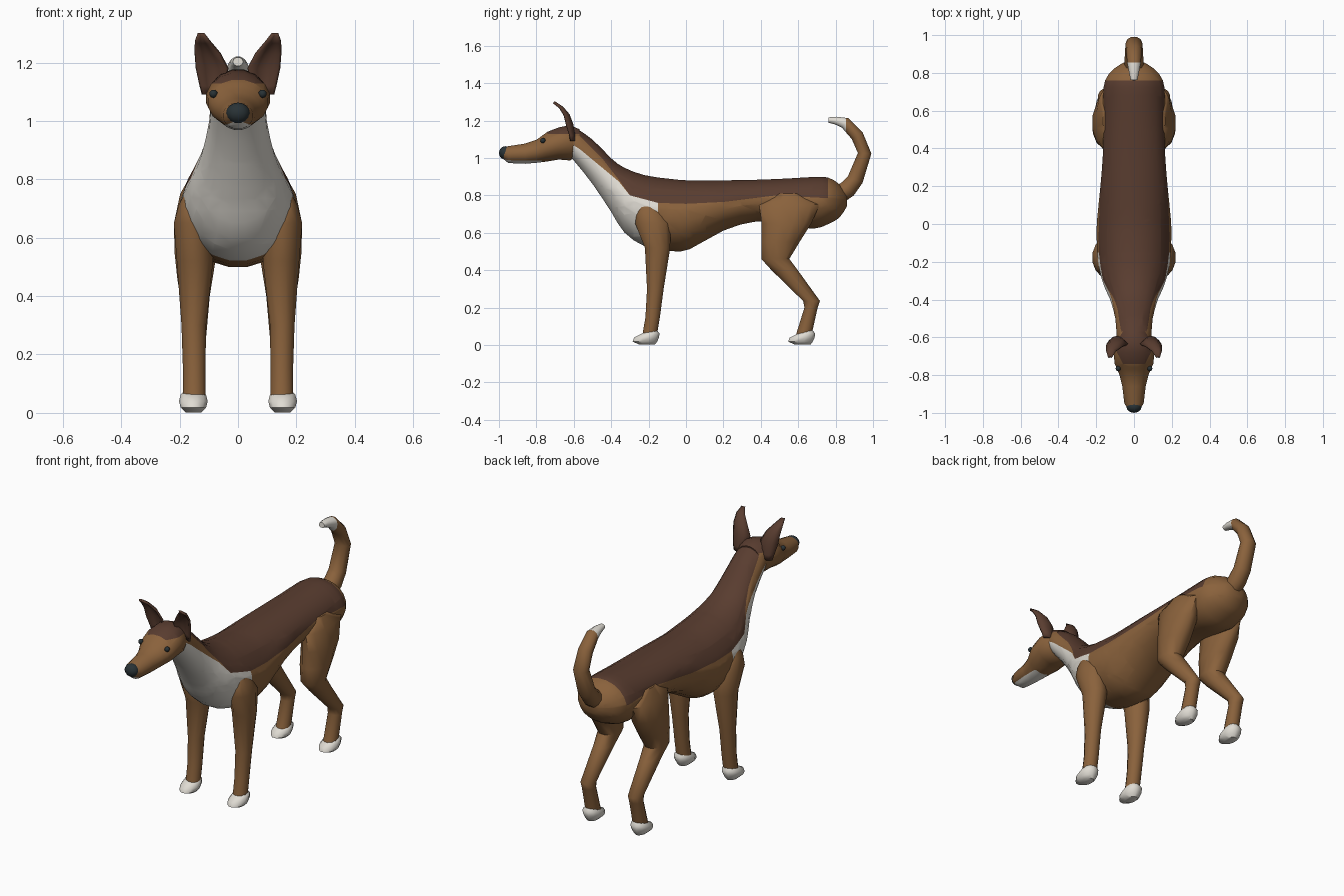
import bpy, bmesh, math
from mathutils import Vector

if "Cube" in bpy.data.objects:
    bpy.data.objects.remove(bpy.data.objects["Cube"])


def material(name, rgb):
    m = bpy.data.materials.new(name)
    m.diffuse_color = (*rgb, 1)
    m.use_nodes = True
    m.node_tree.nodes["Principled BSDF"].inputs["Base Color"].default_value = m.diffuse_color
    return m


BROWN, DARK, WHITE, BLACK = range(4)
MATS = [material("tan_brown", (0.255, 0.122, 0.045)),
        material("dark_brown", (0.100, 0.046, 0.029)),
        material("cream_white", (0.74, 0.71, 0.65)),
        material("nose_black", (0.022, 0.032, 0.036))]


def lerp(pts, t):
    """Height of a polyline at t."""
    for (a, p), (b, q) in zip(pts, pts[1:]):
        if t <= b:
            return p + (q - p) * max(0, (t - a) / (b - a))
    return pts[-1][1]


def smooth_rows(rows, n):
    """Catmull-Rom subdivision of loft stations."""
    out = []
    for i in range(len(rows) - 1):
        p = [rows[max(0, min(len(rows) - 1, i + k))] for k in (-1, 0, 1, 2)]
        for s in range(n):
            t = s / n
            out.append([0.5 * (2 * b + (c - a) * t + (2 * a - 5 * b + 4 * c - d) * t * t
                               + (3 * b - a - 3 * c + d) * t ** 3) for a, b, c, d in zip(*p)])
    return out + [rows[-1]]


def box_ring(axis, row, n):
    """Ellipse fitted in a box: along y (x0 x1 z0 z1) or along z (x0 x1 y0 y1)."""
    t, u0, u1, v0, v1 = row
    pts = []
    for k in range(n):
        a = 2 * math.pi * (k + 0.5) / n
        u = (u0 + u1) / 2 + (u1 - u0) / 2 * math.cos(a)
        v = (v0 + v1) / 2 + (v1 - v0) / 2 * math.sin(a)
        pts.append((u, t, v) if axis == 'y' else (u, v, t))
    return pts


def finish(bm, name, rule, angle=50):
    bmesh.ops.recalc_face_normals(bm, faces=bm.faces)
    for f in bm.faces:
        f.material_index = rule(f.calc_center_median())
    me = bpy.data.meshes.new(name)
    bm.to_mesh(me)
    bm.free()
    for m in MATS:
        me.materials.append(m)
    ob = bpy.data.objects.new(name, me)
    bpy.context.collection.objects.link(ob)
    bpy.ops.object.select_all(action='DESELECT')
    ob.select_set(True)
    bpy.context.view_layer.objects.active = ob
    bpy.ops.object.shade_smooth_by_angle(angle=math.radians(angle))
    return ob


def loft(name, rings, rule, cuts=()):
    """Skin rings, then slice along the colour borders (lines in the y-z plane)."""
    bm = bmesh.new()
    loops = [[bm.verts.new(p) for p in r] for r in rings]
    n = len(rings[0])
    for a, b in zip(loops, loops[1:]):
        for k in range(n):
            bm.faces.new((a[k], a[(k + 1) % n], b[(k + 1) % n], b[k]))
    bm.faces.new(loops[0])
    bm.faces.new(loops[-1])
    for (y0, z0), (y1, z1) in cuts:
        bmesh.ops.bisect_plane(bm, geom=bm.verts[:] + bm.edges[:] + bm.faces[:], dist=1e-4,
                               plane_co=(0, y0, z0), plane_no=(0, z0 - z1, y1 - y0))
    return finish(bm, name, rule)


def ball(name, center, radii, mat, seg=12):
    bm = bmesh.new()
    bmesh.ops.create_uvsphere(bm, u_segments=seg, v_segments=8, radius=1)
    for v in bm.verts:
        v.co = Vector(center) + Vector(a * b for a, b in zip(v.co, radii))
    return finish(bm, name, lambda c: mat)


# Torso and neck: y, half width, bottom z, top z
torso = [(-0.64, .075, 1.02, 1.155), (-.60, .092, .985, 1.165), (-.50, .10, .86, 1.10),
         (-.40, .128, .71, 1.0), (-.33, .16, .60, .95), (-.22, .19, .525, .91),
         (-.08, .20, .50, .89), (.02, .198, .51, .882), (.2, .18, .61, .882),
         (.38, .166, .66, .885), (.55, .165, .64, .892), (.68, .165, .62, .90),
         (.76, .155, .645, .897), (.82, .11, .68, .86), (.86, .045, .74, .81)]
saddle = [(-.64, 1.15), (-.57, 1.12), (-.45, 1.0), (-.36, .885), (-.30, .80), (-.15, .76),
          (0, .755), (.2, .765), (.48, .80), (.76, .785)]
bib = [(-.65, 1.10), (-.565, 1.045), (-.36, .875), (-.30, .80), (-.15, .76)]


def torso_colour(c):
    if c.y < .76 and c.z > lerp(saddle, c.y):
        return DARK
    if c.y < (-.15 if c.z > .58 else -.20) and c.z < lerp(bib, c.y):
        return WHITE
    return BROWN


rows = smooth_rows([(y, -w, w, a, b) for y, w, a, b in torso], 2)
loft("torso", [box_ring('y', r, 20) for r in rows], torso_colour,
     list(zip(saddle, saddle[1:])) + list(zip(bib, bib[1:]))
     + [((y, 0), (y, 1)) for y in (-.20, -.15, .76)] + [((-1, .58), (1, .58))])

# Head with dark cap and white jaw
head = [(-.985, .030, 1.0, 1.052), (-.95, .052, .972, 1.064), (-.86, .063, .968, 1.078),
        (-.80, .078, .973, 1.098), (-.74, .104, .98, 1.142), (-.68, .111, .99, 1.165),
        (-.62, .102, .985, 1.178), (-.57, .075, 1.02, 1.155)]
jaw = [(-1, 1.003), (-.95, .988), (-.77, .986)]


def head_colour(c):
    if c.y > -.74 and c.z > 1.128:
        return DARK
    return WHITE if c.y < -.77 and c.z < lerp(jaw, c.y) else BROWN


loft("head", [box_ring('y', (y, -w, w, a, b), 16) for y, w, a, b in head], head_colour,
     list(zip(jaw, jaw[1:])) + [((-.74, 0), (-.74, 1)), ((-.77, 0), (-.77, 1)), ((-1, 1.128), (1, 1.128))])
ball("nose", (0, -.966, 1.027), (.041, .034, .036), BLACK)

# Tail: y, z, half width, thickness radius
tail = [(.80, .79, .05, .05), (.865, .835, .05, .05), (.905, .885, .048, .045),
        (.955, 1.025, .045, .038), (.915, 1.12, .042, .036), (.85, 1.188, .036, .032),
        (.80, 1.20, .026, .022), (.762, 1.203, .018, .015)]
rings = []
for i, (y, z, w, r) in enumerate(tail):
    a, b = tail[max(0, i - 1)], tail[min(len(tail) - 1, i + 1)]
    d = Vector((0, b[0] - a[0], b[1] - a[1])).normalized()
    nrm = Vector((0, -d.z, d.y))
    rings.append([Vector((w * math.cos(t), y, z)) + nrm * r * math.sin(t)
                  for t in (math.pi * k / 5 for k in range(10))])
loft("tail", rings, lambda c: WHITE if c.y < .855 and c.z > 1.1 else BROWN, [((.855, 0), (.855, 2))])

# Legs: z, inner x, outer x, front y, back y
fore = [(.74, .14, .19, -.25, -.16), (.71, .12, .205, -.265, -.125), (.65, .09, .222, -.275, -.08),
        (.52, .083, .212, -.222, -.082), (.30, .108, .195, -.21, -.118),
        (.15, .11, .19, -.218, -.138), (.05, .11, .19, -.235, -.155)]
hind = [(.81, .12, .165, .49, .60), (.75, .09, .20, .385, .72), (.65, .07, .222, .40, .675),
        (.55, .07, .22, .40, .61), (.46, .085, .21, .40, .555), (.40, .095, .20, .455, .60),
        (.235, .11, .192, .625, .718), (.20, .112, .19, .632, .705), (.05, .112, .19, .585, .672)]
# Paw: z, inner x, outer x, front y, back y, all relative to the heel
paw = [(.002, .125, .18, -.11, -.025), (.018, .108, .198, -.148, -.012), (.04, .102, .204, -.14, -.002),
       (.062, .108, .198, -.095, 0), (.08, .122, .18, -.065, -.015)]
# Ear: z, inner x, outer x, edge y
ear = [(1.09, .06, .12, -.615), (1.12, .05, .128, -.62), (1.18, .036, .141, -.638),
       (1.23, .063, .145, -.65), (1.27, .097, .145, -.675), (1.297, .118, .135, -.708)]


def mirrored(row, s):
    t, a, b, c, d = row
    return (t, a * s, b * s, c, d)


for s, side in ((1, "left"), (-1, "right")):
    for name, leg, heel in (("front", fore, -.14), ("hind", hind, .692)):
        loft(f"{name}_leg_{side}", [box_ring('z', mirrored(r, s), 12) for r in leg], lambda c: BROWN)
        rows = [mirrored((z, a, b, c + heel, d + heel), s) for z, a, b, c, d in paw]
        loft(f"{name}_paw_{side}", [box_ring('z', r, 12) for r in rows], lambda c: WHITE)
    ball(f"eye_{side}", (s * .084, -.765, 1.093), (.014, .014, .014), BLACK, 8)
    # Cupped ear blade opening forward
    bm = bmesh.new()
    grid = [[bm.verts.new((s * (a + (b - a) * k / 4), y + .28 * (b - a) * (1 - (k / 2 - 1) ** 2), z))
             for k in range(5)] for z, a, b, y in ear]
    for p, q in zip(grid, grid[1:]):
        for k in range(4):
            bm.faces.new((p[k], p[k + 1], q[k + 1], q[k]))
    ob = finish(bm, f"ear_{side}", lambda c: DARK)
    mod = ob.modifiers.new("thickness", 'SOLIDIFY')
    mod.thickness, mod.offset = .012, 0
